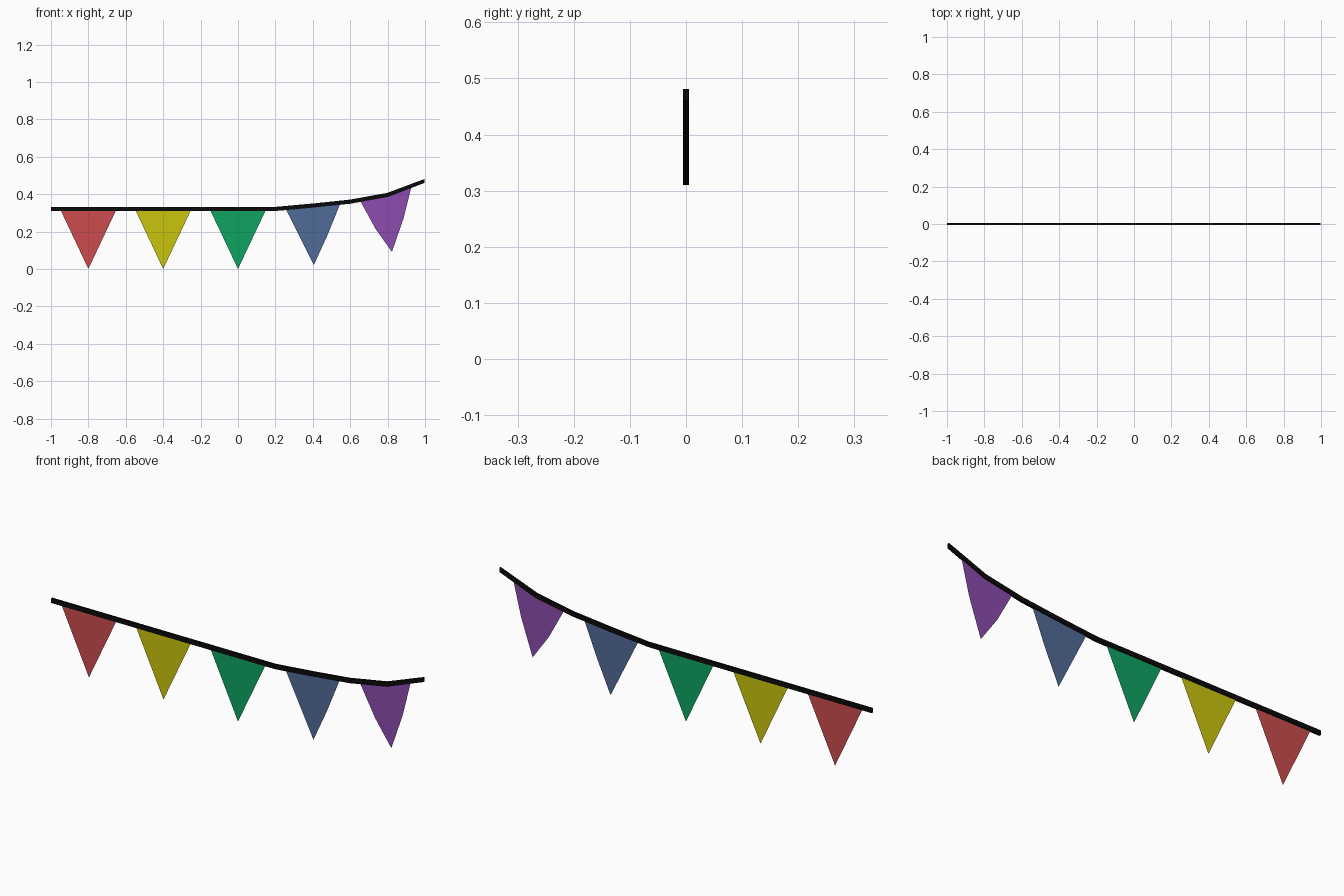
import bpy, bmesh
from mathutils import Vector

if "Cube" in bpy.data.objects:
    bpy.data.objects.remove(bpy.data.objects["Cube"])


def linear(c):
    return c / 12.92 if c <= 0.04045 else ((c + 0.055) / 1.055) ** 2.4


def make_object(name, bm, rgb):
    mesh = bpy.data.meshes.new(name)
    bm.to_mesh(mesh)
    bm.free()
    mat = bpy.data.materials.new(name + "_colour")
    mat.diffuse_color = [linear(c) for c in rgb] + [1]
    mat.use_nodes = True
    mat.node_tree.nodes["Principled BSDF"].inputs["Base Color"].default_value = mat.diffuse_color
    mesh.materials.append(mat)
    obj = bpy.data.objects.new(name, mesh)
    bpy.context.collection.objects.link(obj)
    return obj


# Cord: rectangular section swept along a path that lifts at the right end
path = [Vector(p) for p in [(-1, 0.321), (0.2, 0.321), (0.4, 0.339),
                            (0.6, 0.36), (0.8, 0.396), (0.998, 0.471)]]
half_y, half_z = 0.005, 0.011
bm = bmesh.new()
rings = []
for i, p in enumerate(path):
    d = path[min(i + 1, len(path) - 1)] - path[max(i - 1, 0)]
    n = Vector((-d.y, d.x)).normalized() * half_z
    if i == len(path) - 1:
        n = Vector((0, 0.0105))
    rings.append([bm.verts.new((p.x + s * n.x, y, p.y + s * n.y))
                  for y, s in ((-half_y, -1), (half_y, -1), (half_y, 1), (-half_y, 1))])
for a, b in zip(rings, rings[1:]):
    for k in range(4):
        bm.faces.new((a[k], a[(k + 1) % 4], b[(k + 1) % 4], b[k]))
bm.faces.new(rings[0])
bm.faces.new(rings[-1][::-1])
bmesh.ops.recalc_face_normals(bm, faces=bm.faces)
make_object("cord", bm, (0.04, 0.04, 0.04))


# Pennants: thin flat cloth, the last two following the lifted cord
def straight(x):
    return [(x - 0.15, 0.318), (x, 0), (x + 0.15, 0.318)]


pennants = {
    "red_pennant": (straight(-0.8), (0.80, 0.30, 0.31)),
    "yellow_pennant": (straight(-0.4), (0.79, 0.77, 0.05)),
    "green_pennant": (straight(0), (0.06, 0.64, 0.38)),
    "blue_pennant": ([(0.252, 0.326), (0.405, 0.02), (0.479, 0.182),
                      (0.548, 0.352), (0.4, 0.337)], (0.32, 0.42, 0.60)),
    "purple_pennant": ([(0.652, 0.367), (0.735, 0.215), (0.823, 0.091), (0.885, 0.27),
                        (0.928, 0.442), (0.8, 0.394)], (0.55, 0.30, 0.68)),
}
for name, (outline, rgb) in pennants.items():
    bm = bmesh.new()
    bm.faces.new([bm.verts.new((x, 0, z)) for x, z in outline])
    make_object(name, bm, rgb)
